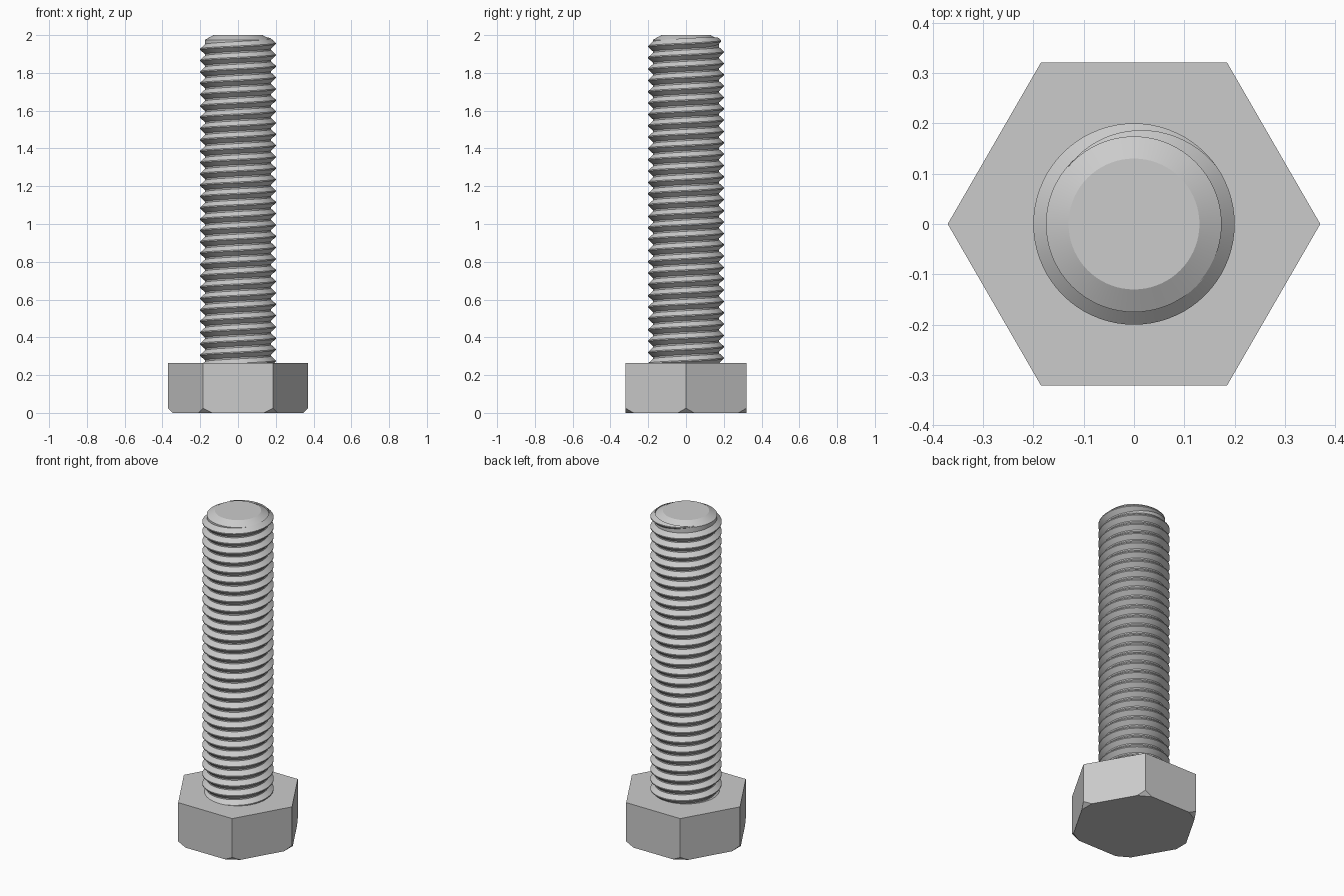
import bpy, bmesh
from math import sin, cos, pi, radians

if "Cube" in bpy.data.objects:
    bpy.data.objects.remove(bpy.data.objects["Cube"], do_unlink=True)

HEAD_H, HEAD_R = 0.265, 0.37
CORE_R, CREST_R, PITCH = 0.175, 0.2, 0.06
SEGS = 72

steel = bpy.data.materials.new("steel grey")
steel.use_nodes = True
steel.diffuse_color = (0.6, 0.6, 0.6, 1)
steel.node_tree.nodes["Principled BSDF"].inputs["Base Color"].default_value = (0.6, 0.6, 0.6, 1)


def finish(name, bm, smooth=True):
    bmesh.ops.recalc_face_normals(bm, faces=bm.faces)
    mesh = bpy.data.meshes.new(name)
    bm.to_mesh(mesh)
    bm.free()
    mesh.materials.append(steel)
    obj = bpy.data.objects.new(name, mesh)
    bpy.context.collection.objects.link(obj)
    if smooth:
        bpy.ops.object.select_all(action="DESELECT")
        obj.select_set(True)
        bpy.context.view_layer.objects.active = obj
        bpy.ops.object.shade_smooth_by_angle(angle=radians(20))
    return obj


# Hexagonal head with its lower corners cut off by slanted planes
bm = bmesh.new()
hexagon = [bm.verts.new((HEAD_R * cos(i * pi / 3), HEAD_R * sin(i * pi / 3), 0)) for i in range(6)]
base = bm.faces.new(hexagon)
top = bmesh.ops.extrude_face_region(bm, geom=[base], use_keep_orig=True)
bmesh.ops.translate(bm, vec=(0, 0, HEAD_H), verts=[v for v in top["geom"] if isinstance(v, bmesh.types.BMVert)])
for i in range(6):
    a = i * pi / 3
    cut = bmesh.ops.bisect_plane(
        bm, geom=bm.verts[:] + bm.edges[:] + bm.faces[:],
        plane_co=((HEAD_R - 0.025) * cos(a), (HEAD_R - 0.025) * sin(a), 0),
        plane_no=(cos(a), sin(a), -1), clear_outer=True)
    bmesh.ops.holes_fill(bm, edges=[e for e in bm.edges if e.is_boundary], sides=0)
finish("hex_head", bm, smooth=False)

# Shank core with chamfered tip
bm = bmesh.new()
rings = []
for r, z in ((CORE_R, HEAD_H - 0.04), (CORE_R, 1.975), (0.13, 2.0)):
    rings.append([bm.verts.new((r * cos(2 * pi * i / SEGS), r * sin(2 * pi * i / SEGS), z)) for i in range(SEGS)])
for low, high in zip(rings, rings[1:]):
    for i in range(SEGS):
        j = (i + 1) % SEGS
        bm.faces.new((low[i], low[j], high[j], high[i]))
bm.faces.new(rings[0])
bm.faces.new(rings[-1])
finish("shank_core", bm)

# Right-handed helical thread, starting inside the head and fading out near the tip
END = radians(500)
FADE = radians(105)
STEP = 2 * pi / SEGS
steps = int(29 * SEGS)
bm = bmesh.new()
previous = None
for k in range(steps + 1):
    a = END - k * STEP
    z = 1.955 + PITCH * (a - 2 * pi) / (2 * pi)
    if z < HEAD_H - 0.03:
        break
    grow = min(1, (END - a) / FADE)
    inner = CORE_R - 0.002
    crest = inner + (CREST_R - inner) * grow
    half = 0.004 + 0.024 * grow
    section = [bm.verts.new((r * cos(a), r * sin(a), z + dz)) for r, dz in
               ((inner, -half), (crest, -0.003), (crest, 0.003), (inner, half))]
    if previous:
        for i in range(4):
            j = (i + 1) % 4
            bm.faces.new((previous[i], previous[j], section[j], section[i]))
    else:
        bm.faces.new(section)
    previous = section
bm.faces.new(previous)
finish("screw_thread", bm)
